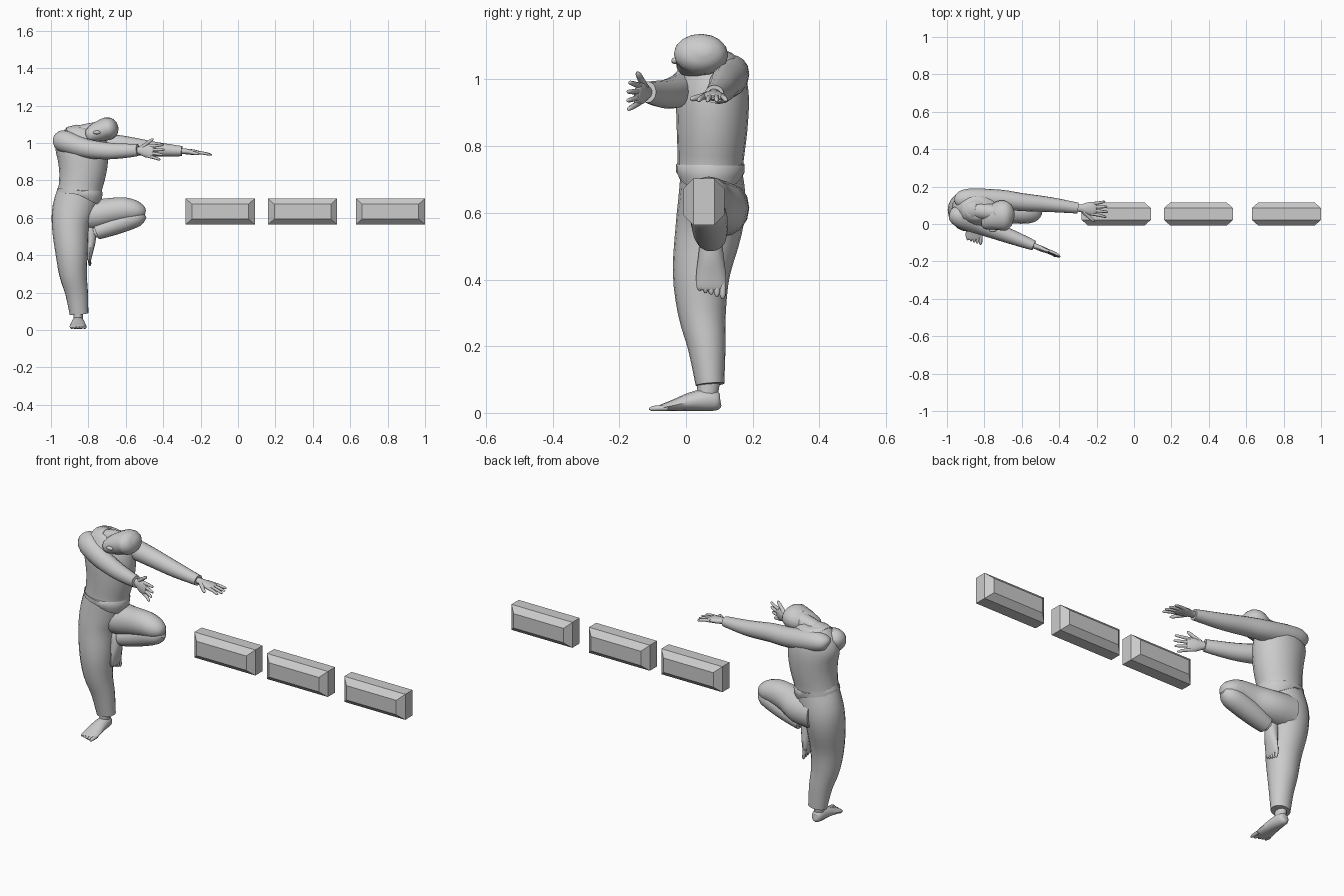
import bpy, bmesh, math
from mathutils import Vector as V

def finish(bm, name, angle=None):
    bmesh.ops.recalc_face_normals(bm, faces=bm.faces)
    me = bpy.data.meshes.new(name)
    bm.to_mesh(me)
    bm.free()
    ob = bpy.data.objects.new(name, me)
    bpy.context.collection.objects.link(ob)
    if angle:
        me.polygons.foreach_set("use_smooth", [True] * len(me.polygons))
        me.set_sharp_from_angle(angle=math.radians(angle))
    return ob

def spline(rows, steps):
    """Catmull-Rom through the given rows."""
    out, n = [], len(rows)
    for i in range(n - 1):
        a, b, c, d = (rows[max(i - 1, 0)], rows[i], rows[i + 1], rows[min(i + 2, n - 1)])
        for k in range(steps):
            t = k / steps
            out.append([.5 * (2 * q + (r - p) * t + (2 * p - 5 * q + 4 * r - s) * t * t
                              + (3 * q - p - 3 * r + s) * t ** 3) for p, q, r, s in zip(a, b, c, d)])
    return out + [list(rows[-1])]

def loft(name, rows, side, sides=16, steps=3):
    """Elliptical tube; row = x, y, z, radius along side, radius across."""
    rows = spline(rows, steps)
    pts = [V(r[:3]) for r in rows]
    bm, prev = bmesh.new(), None
    for i, r in enumerate(rows):
        t = (pts[min(i + 1, len(pts) - 1)] - pts[max(i - 1, 0)]).normalized()
        s = V(side)
        s = (s - t * s.dot(t)).normalized()
        b = t.cross(s)
        ring = [bm.verts.new(pts[i] + s * (max(r[3], .001) * math.cos(a)) + b * (max(r[4], .001) * math.sin(a)))
                for a in (2 * math.pi * k / sides for k in range(sides))]
        if prev:
            for k in range(sides):
                j = (k + 1) % sides
                bm.faces.new((prev[k], prev[j], ring[j], ring[k]))
        else:
            bm.faces.new(ring)
        prev = ring
    bm.faces.new(prev)
    return finish(bm, name, 50)

def local_loft(name, o, d, s, rows, sides=12, steps=3):
    """Loft given in local forward/side/up coordinates."""
    o, d, s = V(o), V(d).normalized(), V(s)
    s = (s - d * s.dot(d)).normalized()
    u = s.cross(d)
    return loft(name, [[*(o + d * f + s * w + u * h), ra, rb] for f, w, h, ra, rb in rows], s, sides, steps)

def hand(name, o, d, s):
    """Palm, four spread fingers, and a thumb on the +s side."""
    local_loft(name + "_palm", o, d, s, [(-.03, 0, 0, .02, .016), (0, 0, 0, .02, .015),
               (.04, 0, 0, .034, .015), (.075, 0, 0, .034, .011), (.085, 0, 0, .024, .006)])
    for i, length in enumerate((.058, .07, .075, .068)):
        w = -.027 + .018 * i
        e = w * 1.5
        local_loft(f"{name}_finger_{i + 1}", o, d, s,
                   [(.06, w, 0, .009, .009), (.07 + length * .5, (w + e) / 2, 0, .008, .008),
                    (.07 + length * .95, e, -.004, .006, .006), (.073 + length, e, -.004, .001, .001)], 8, 2)
    local_loft(name + "_thumb", o, d, s, [(.015, .015, 0, .014, .012), (.045, .042, -.004, .01, .01),
               (.07, .062, -.006, .008, .008), (.078, .068, -.006, .001, .001)], 8, 2)

def foot(name, o, d, s):
    """Heel, instep and toes; origin on the sole under the ankle, s x d points up."""
    local_loft(name, o, d, s, [(-.038, 0, .03, .008, .012), (-.03, 0, .03, .024, .026), (0, 0, .036, .032, .034),
               (.05, 0, .031, .038, .028), (.1, 0, .02, .044, .018), (.14, 0, .012, .044, .01), (.15, 0, .01, .035, .006)])
    local_loft(name + "_ankle", o, d, s, [(.005, 0, .025, .026, .022), (.0, 0, .07, .025, .033), (-.002, 0, .12, .028, .034)])
    for i in range(5):
        w = -.035 + .0172 * i
        f = .165 - .006 * i
        local_loft(f"{name}_toe_{i + 1}", o, d, s, [(.12, w, .012, .01, .009), (f, w, .01, .009, .008),
                   (f + .012, w, .008, .002, .002)], 8, 2)

def ball(name, loc, scale):
    bm = bmesh.new()
    bmesh.ops.create_uvsphere(bm, u_segments=14, v_segments=8, radius=1)
    for v in bm.verts:
        v.co = V([c * k for c, k in zip(v.co, scale)]) + V(loc)
    return finish(bm, name, 60)

# Row of three blocks with chamfered front and back
for i, cx in enumerate((-.095, .345, .815)):
    bm, prev = bmesh.new(), None
    for y, inset in ((-.008, .034), (.022, 0), (.085, 0), (.115, .034)):
        hx, hz = .185 - inset, .07 - inset * .9
        ring = [bm.verts.new((cx + a * hx, y, .633 + b * hz)) for a, b in ((-1, -1), (1, -1), (1, 1), (-1, 1))]
        if prev:
            for k in range(4):
                bm.faces.new((prev[k], prev[k - 3], ring[k - 3], ring[k]))
        else:
            bm.faces.new(ring)
        prev = ring
    bm.faces.new(prev)
    finish(bm, f"block_{i + 1}")

X, Y = (1, 0, 0), (0, 1, 0)

# Standing leg with hips
loft("standing_trouser_leg", [(-.85, .072, .085, .05, .043), (-.863, .062, .2, .061, .057), (-.882, .048, .3, .074, .072),
     (-.89, .046, .42, .087, .086), (-.895, .068, .55, .1, .1), (-.88, .078, .64, .114, .101),
     (-.848, .075, .745, .114, .09)], X, 20)
foot("standing_foot", (-.855, .066, .003), (0, -1, 0), (-1, 0, 0))

# Raised leg, sole resting against the other leg
loft("raised_thigh", [(-.87, .105, .615, .085, .09), (-.77, .098, .615, .085, .082), (-.68, .076, .633, .07, .073),
     (-.6, .066, .642, .065, .066), (-.54, .064, .635, .056, .052), (-.505, .064, .628, .034, .03),
     (-.495, .064, .626, .012, .012)], Y)
loft("raised_shin", [(-.502, .064, .622, .025, .025), (-.54, .066, .604, .052, .05), (-.63, .07, .572, .056, .054),
     (-.71, .073, .542, .052, .048), (-.758, .075, .524, .045, .042)], Y)
foot("raised_foot", (-.828, .075, .515), (.16, 0, -1), (0, -1, 0))

# Jacket body and belt
loft("jacket", [(-.846, .073, .725, .12, .1), (-.843, .074, .76, .116, .099), (-.83, .078, .85, .127, .106),
     (-.83, .08, .94, .138, .109), (-.845, .082, 1.0, .135, .1), (-.855, .083, 1.045, .108, .08),
     (-.86, .083, 1.075, .07, .06), (-.86, .083, 1.085, .04, .04)], X, 20)
loft("belt", [(-.849, .073, .72, .119, .098), (-.848, .073, .722, .122, .103), (-.845, .073, .745, .122, .103),
     (-.845, .073, .748, .115, .095)], (1, 0, -.14), 20, 1)

# Neck, collar and head, tipped sideways
loft("neck", [(-.87, .08, 1.035, .05, .05), (-.82, .07, 1.055, .045, .045), (-.74, .06, 1.07, .045, .045)], Y)
loft("collar", [(-.89, .082, 1.03, .072, .06), (-.845, .075, 1.052, .058, .05), (-.838, .074, 1.054, .05, .043)], Y, 16, 1)
loft("head", [(-.81, -.01, 1.037, .01, .016), (-.798, -.004, 1.041, .03, .032), (-.765, .019, 1.054, .058, .05),
     (-.725, .039, 1.068, .079, .058), (-.69, .047, 1.078, .08, .061), (-.66, .05, 1.087, .06, .046),
     (-.643, .05, 1.092, .02, .016)], Y)
ball("nose", (-.755, -.033, 1.056), (.02, .011, .01))
for name, sgn in (("upper_ear", 1), ("lower_ear", -1)):
    ball(name, (-.74 + .014 * sgn, .055, 1.065 + .052 * sgn), (.024, .016, .01))

# Arms reaching along the row of blocks
loft("near_sleeve", [(-.965, .085, 1.01, .018, .018), (-.95, .065, 1.012, .05, .05), (-.92, .035, 1.005, .06, .06),
     (-.82, -.008, .972, .049, .052), (-.7, -.052, .957, .042, .045), (-.6, -.09, .958, .034, .038),
     (-.535, -.115, .962, .027, .032)], Y)
hand("near_hand", (-.53, -.118, .96), (1, -.4, -.08), (.1, .1, 1))
loft("far_sleeve", [(-.955, .125, 1.025, .015, .015), (-.94, .127, 1.027, .04, .035), (-.88, .133, 1.022, .056, .053),
     (-.72, .131, 1.0, .053, .052), (-.6, .117, .988, .048, .048), (-.45, .104, .967, .04, .04),
     (-.3, .085, .956, .029, .027)], Y)
hand("far_hand", (-.285, .084, .955), (1, -.04, -.1), (0, -1, 0))
